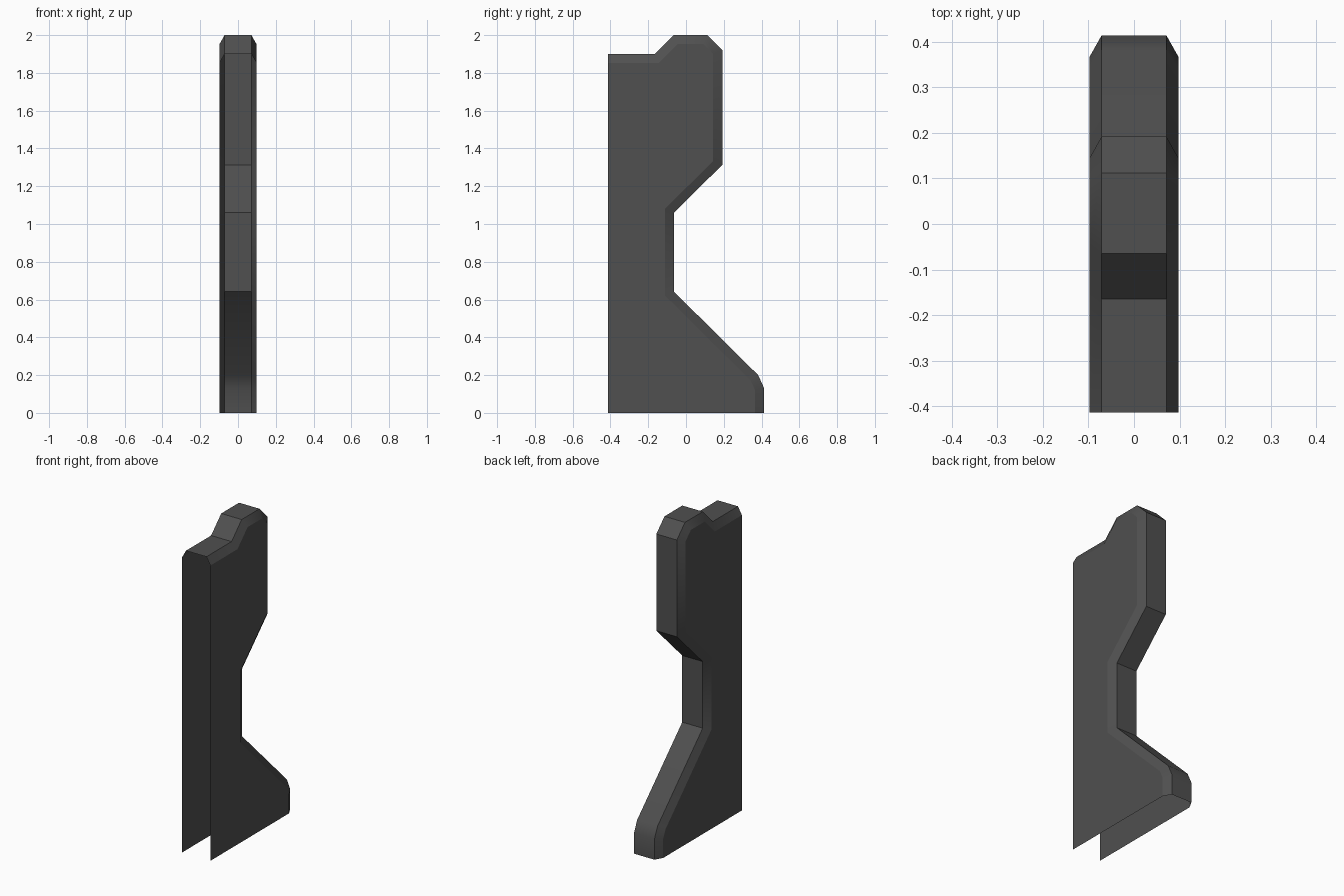
import bpy, bmesh, math
from mathutils import Vector

if "Cube" in bpy.data.objects:
    bpy.data.objects.remove(bpy.data.objects["Cube"])

SIDE_X, RIM_X, BEVEL = 0.098, 0.071, 0.048
FRONT_Y = -0.414

# Outer silhouette (y, z), from the open front edge over the top down to the foot
outer = [Vector(p) for p in [
    (FRONT_Y, 1.9), (-0.165, 1.9), (-0.065, 2.0), (0.112, 2.0), (0.192, 1.92),
    (0.192, 1.313), (-0.064, 1.06), (-0.064, 0.642), (0.382, 0.2),
    (0.414, 0.13), (0.414, 0.0)]]


def inset(points, dist):
    """Mitred offset of an open path towards the inside."""
    normals = []
    for a, b in zip(points, points[1:]):
        d = (b - a).normalized()
        normals.append(Vector((d.y, -d.x)))
    result = []
    for i, p in enumerate(points):
        n1, n2 = normals[max(i - 1, 0)], normals[min(i, len(normals) - 1)]
        result.append(p + (n1 + n2) * dist / (1 + n1.dot(n2)))
    return result


inner = inset(outer, BEVEL)
bm = bmesh.new()


def row(points, x):
    return [bm.verts.new((x, p.x, p.y)) for p in points]


# Strips: left bevel, centre rim, right bevel; front and bottom stay open
rows = [row(inner, -SIDE_X), row(outer, -RIM_X), row(outer, RIM_X), row(inner, SIDE_X)]
for r, s in zip(rows, rows[1:]):
    for i in range(len(r) - 1):
        bm.faces.new((r[i], s[i], s[i + 1], r[i + 1]))

# Flat side panels
for r, x in ((rows[0], -SIDE_X), (rows[3], SIDE_X)):
    corner = bm.verts.new((x, FRONT_Y, 0))
    bm.faces.new(r + [corner])

bmesh.ops.recalc_face_normals(bm, faces=bm.faces)
# Make sure the shell faces outwards
bm.faces.ensure_lookup_table()
panel = bm.faces[-1]
panel.normal_update()
if panel.normal.x < 0:
    bmesh.ops.reverse_faces(bm, faces=bm.faces)

mesh = bpy.data.meshes.new("side_trim_shell")
bm.to_mesh(mesh)
bm.free()

# Dark charcoal finish
charcoal = bpy.data.materials.new("charcoal")
charcoal.diffuse_color = (0.08, 0.08, 0.08, 1)
charcoal.use_nodes = True
charcoal.node_tree.nodes["Principled BSDF"].inputs["Base Color"].default_value = charcoal.diffuse_color
mesh.materials.append(charcoal)

shell = bpy.data.objects.new("side_trim_shell", mesh)
bpy.context.collection.objects.link(shell)
bpy.context.view_layer.objects.active = shell
shell.select_set(True)
bpy.ops.object.shade_smooth_by_angle(angle=math.radians(28))
